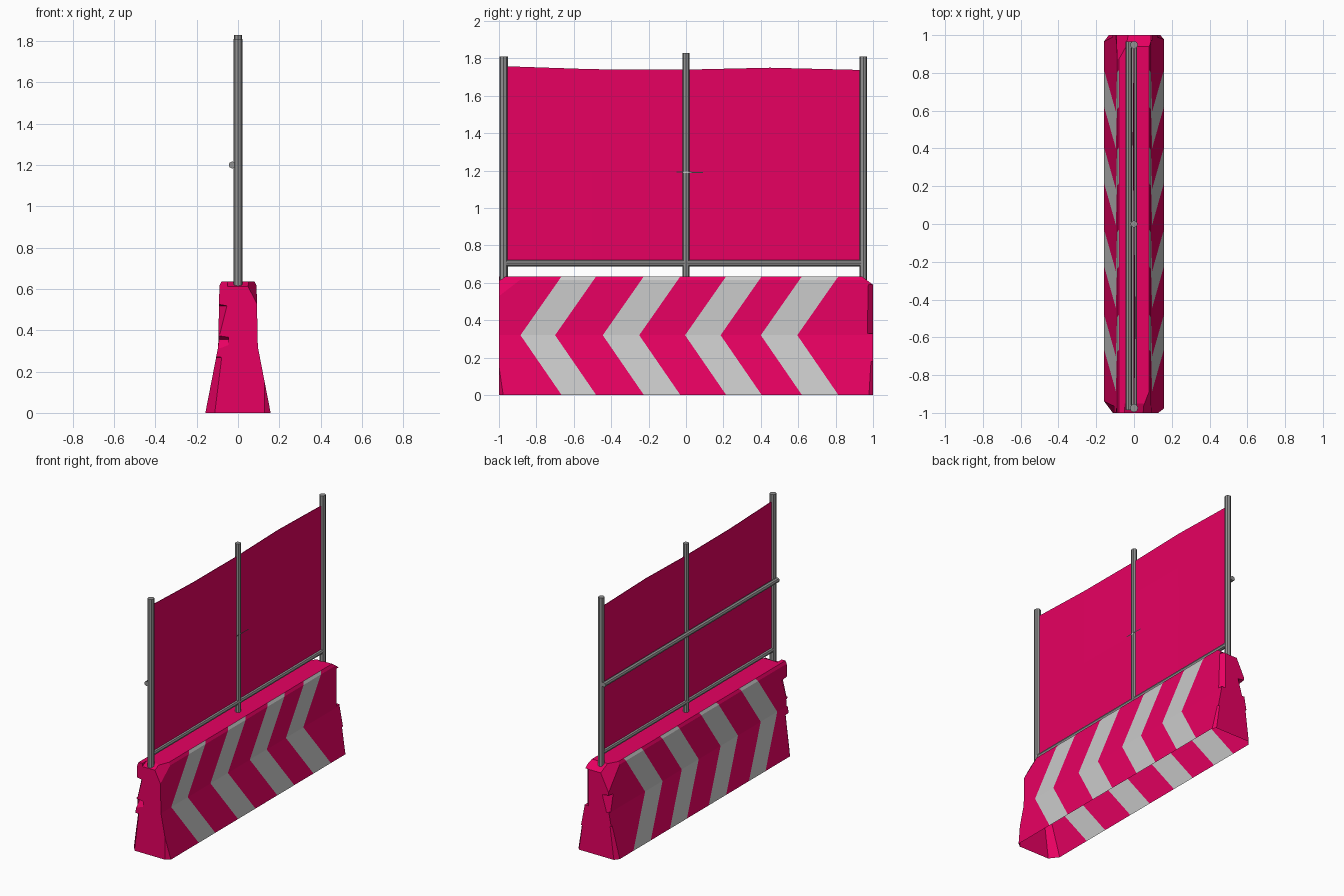
import bpy, bmesh
from mathutils import Vector, Matrix

old = bpy.data.objects.get("Cube")
if old:
    bpy.data.objects.remove(old)


def material(name, colour):
    m = bpy.data.materials.new(name)
    m.use_nodes = True
    m.diffuse_color = (*colour, 1)
    m.node_tree.nodes["Principled BSDF"].inputs["Base Color"].default_value = (*colour, 1)
    return m


PINK = material("hot_pink", (0.8, 0.0, 0.12))
GREY = material("stripe_grey", (0.59, 0.59, 0.59))
STEEL = material("steel_grey", (0.29, 0.29, 0.29))


def add_object(name, bm, *mats):
    mesh = bpy.data.meshes.new(name)
    bmesh.ops.recalc_face_normals(bm, faces=bm.faces)
    bm.to_mesh(mesh)
    bm.free()
    for m in mats:
        mesh.materials.append(m)
    ob = bpy.data.objects.new(name, mesh)
    bpy.context.collection.objects.link(ob)
    return ob


# Barrier body: profile swept along y, with chevron-shaped section borders
WAIST, TOP = 0.32, 0.635
half = [(0.158, 0), (0.096, WAIST), (0.09, 0.615), (0.08, TOP)]
profile = half + [(-x, z) for x, z in reversed(half)]
borders = [-0.665, -0.48, -0.225, -0.03, 0.215, 0.405, 0.62, 0.815]


def lean(z):
    return -0.22 * (z / WAIST if z < WAIST else (TOP - z) / (TOP - WAIST))


bm = bmesh.new()
rings = [[bm.verts.new((x, -1, z)) for x, z in profile]]
for b in borders:
    rings.append([bm.verts.new((x, b + lean(z), z)) for x, z in profile])
rings.append([bm.verts.new((x, 1, z)) for x, z in profile])
n = len(profile)
for k in range(len(rings) - 1):
    a, c = rings[k], rings[k + 1]
    for i in range(n):
        j = (i + 1) % n
        f = bm.faces.new((a[i], a[j], c[j], c[i]))
        top_face = i == len(half) - 1
        f.material_index = 1 if k % 2 and not top_face else 0
bm.faces.new(rings[0])
bm.faces.new(rings[-1])
body = add_object("barrier_body", bm, PINK, GREY)

# Chipped corners: (point on cut, outward direction, cutter size)
chips = [
    ((-0.13, -0.96, 0.1), (-0.8, -0.6, 0.1), 0.34),
    ((0.087, -0.95, 0.575), (0.9, -0.35, 0.47), 0.3),
    ((0.148, -0.985, 0.08), (0.6, -0.8, 0), 0.2),
    ((0, -0.98, 0.622), (0, -0.4, 0.9), 0.1),
    ((-0.08, -0.985, 0.45), (-0.8, -0.5, 0.2), 0.14),
    ((-0.07, -0.99, 0.335), (-0.2, -0.8, 0.5), 0.05),
    ((0.08, 0.985, 0.46), (0.7, 0.7, 0), 0.26),
    ((0.145, 0.98, 0.08), (0.7, 0.6, 0.1), 0.2),
    ((0, 0.97, 0.612), (0, 0.6, 0.8), 0.22),
    ((-0.075, 0.93, 0.58), (-0.8, 0.45, 0.4), 0.24),
    ((-0.142, 0.972, 0.1), (-0.8, 0.6, 0.1), 0.26),
    ((-0.085, 0.975, 0.38), (-0.7, 0.7, 0.2), 0.12),
]
for point, direction, size in chips:
    d = Vector(direction).normalized()
    cut = bmesh.new()
    bmesh.ops.create_cube(cut, size=size, matrix=Matrix.Translation(Vector(point) + d * size / 2)
                          @ d.to_track_quat('Z', 'Y').to_matrix().to_4x4())
    cutter = add_object("chip_cutter", cut, PINK)
    cutter.hide_render = True
    mod = body.modifiers.new("chip", 'BOOLEAN')
    mod.operation, mod.solver, mod.object = 'DIFFERENCE', 'EXACT', cutter
    bpy.context.view_layer.update()
    graph = bpy.context.evaluated_depsgraph_get()
    chipped = bpy.data.meshes.new_from_object(body.evaluated_get(graph))
    body.modifiers.clear()
    body.data = chipped
    bpy.data.objects.remove(cutter)

# Hollow shell: the underside is open
bm = bmesh.new()
bm.from_mesh(body.data)
under = [f for f in bm.faces if f.calc_center_median().z < 0.001]
bmesh.ops.delete(bm, geom=under, context='FACES')
bm.to_mesh(body.data)
bm.free()


# Steel tubes with eight flat sides
def tube(name, start, end, radius):
    a, b = Vector(start), Vector(end)
    bm = bmesh.new()
    place = Matrix.Translation((a + b) / 2) @ (b - a).to_track_quat('Z', 'Y').to_matrix().to_4x4()
    bmesh.ops.create_cone(bm, cap_ends=True, segments=8, radius1=radius, radius2=radius,
                          depth=(b - a).length, matrix=place)
    add_object(name, bm, STEEL)


for name, y, top, r in (("front_post", -0.975, 1.81, 0.022),
                        ("middle_post", 0, 1.83, 0.019),
                        ("back_post", 0.948, 1.81, 0.021)):
    tube(name, (0, y, 0.61), (0, y, top), r)
tube("bottom_rail", (0, -0.97, 0.705), (0, 0.945, 0.705), 0.017)
tube("middle_rail", (-0.028, -0.985, 1.2), (-0.028, 0.965, 1.2), 0.017)

# Thin flat clamp strip across the middle post
bm = bmesh.new()
bm.faces.new([bm.verts.new((0.021, y, z)) for y, z in
              ((-0.05, 1.189), (0.09, 1.187), (0.09, 1.193), (-0.05, 1.195))])
add_object("clamp_strip", bm, GREY)

# Fabric panel with a slightly wavy top and surface
columns = [(-0.97, 1.758, 0), (-0.5, 1.742, 0.006), (0, 1.74, 0),
           (0.45, 1.75, -0.005), (0.94, 1.738, 0)]
bm = bmesh.new()
grid = []
for y, top, bulge in columns:
    grid.append([bm.verts.new((x, y, z)) for x, z in
                 ((0, 0.705), (bulge, 1.2), (bulge / 2, 1.5), (0, top))])
for a, b in zip(grid, grid[1:]):
    for i in range(len(a) - 1):
        bm.faces.new((a[i], b[i], b[i + 1], a[i + 1]))
panel = add_object("fabric_panel", bm, PINK)
solid = panel.modifiers.new("thickness", 'SOLIDIFY')
solid.thickness = 0.004
solid.offset = 0
